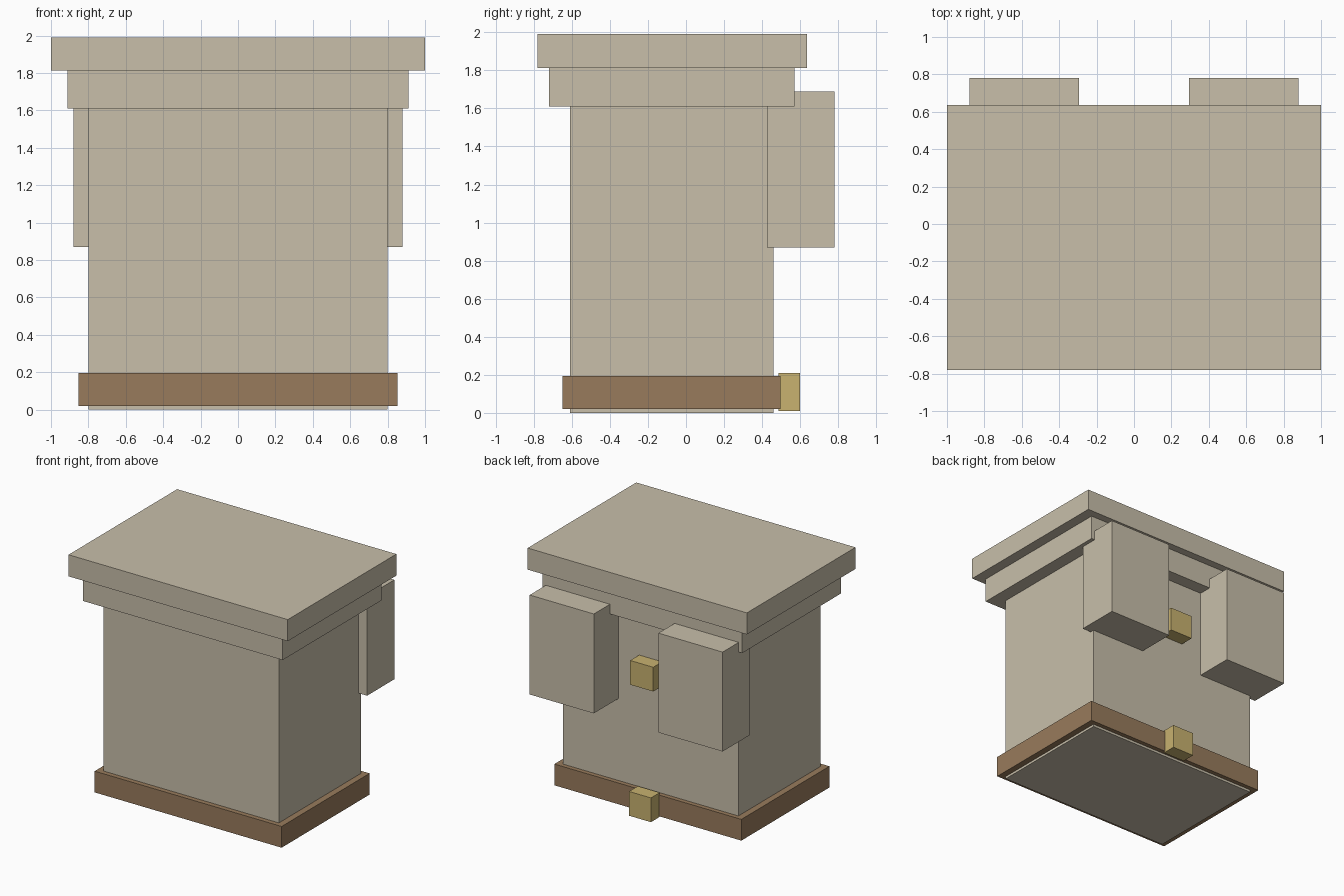
import bpy
from mathutils import Vector

old = bpy.data.objects.get("Cube")
if old:
    bpy.data.objects.remove(old, do_unlink=True)


def make_material(name, rgb):
    mat = bpy.data.materials.new(name)
    mat.use_nodes = True
    color = (*rgb, 1.0)
    mat.diffuse_color = color
    mat.node_tree.nodes["Principled BSDF"].inputs["Base Color"].default_value = color
    return mat


def box(name, mat, xs, ys, zs):
    """Box spanning the given (low, high) range on each axis."""
    low, high = (Vector(corner) for corner in zip(xs, ys, zs))
    bpy.ops.mesh.primitive_cube_add(size=1, location=(low + high) / 2)
    obj = bpy.context.object
    obj.name = name
    obj.scale = high - low
    bpy.ops.object.transform_apply(location=False, rotation=False, scale=True)
    obj.data.materials.append(mat)
    return obj


beige = make_material("beige", (0.58, 0.52, 0.402))
brown = make_material("brown leather", (0.314, 0.198, 0.107))
gold = make_material("dull gold", (0.578, 0.445, 0.162))

# Main body and the band around its foot
box("body", beige, (-0.8, 0.8), (-0.61, 0.46), (0, 1.7))
box("base_band", brown, (-0.853, 0.853), (-0.65, 0.497), (0.02, 0.195))

# Stepped top
box("lower_cap", beige, (-0.912, 0.912), (-0.72, 0.57), (1.61, 1.812))
box("upper_cap", beige, (-1, 1), (-0.78, 0.635), (1.812, 1.99))

# Pair of blocks on the back
for side, xs in (("left", (0.295, 0.88)), ("right", (-0.88, -0.295))):
    box(side + "_back_block", beige, xs, (0.425, 0.78), (0.87, 1.69))

# Clasps on the back
box("lower_clasp", gold, (-0.1, 0.1), (0.485, 0.6), (0.01, 0.21))
box("upper_clasp", gold, (-0.105, 0.105), (0.45, 0.577), (1.08, 1.28))
